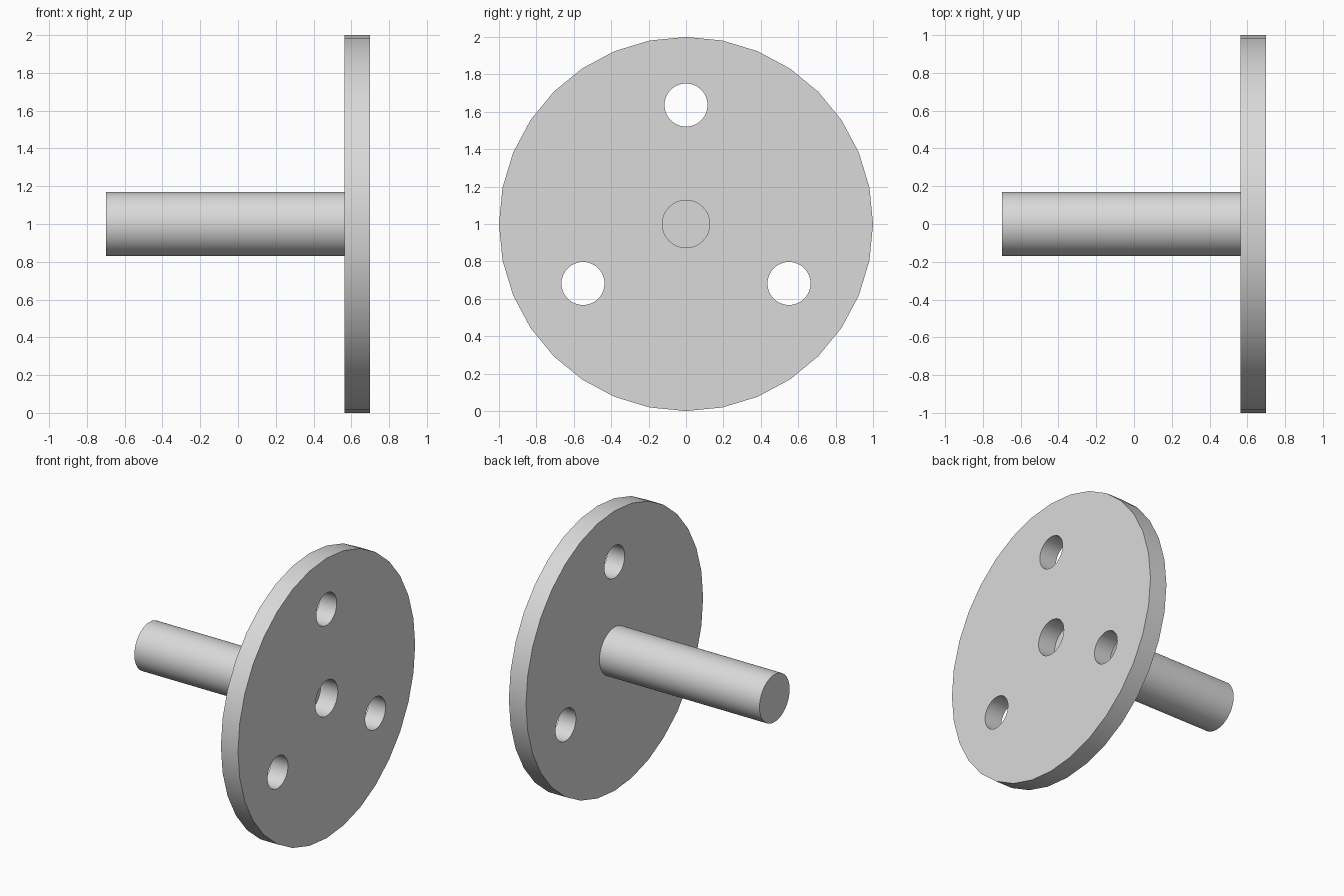
import bpy
from math import pi, sin, cos, radians

old = bpy.data.objects.get("Cube")
if old:
    bpy.data.objects.remove(old, do_unlink=True)

grey = bpy.data.materials.new("plain grey")
grey.use_nodes = True
colour = (0.7, 0.7, 0.7, 1)
grey.diffuse_color = colour
grey.node_tree.nodes["Principled BSDF"].inputs["Base Color"].default_value = colour

BACK, FACE, END = 0.565, 0.70, -0.70   # x of plate back, plate face, shaft end
CENTRE = 1.0                           # height of the axis


def rod(name, radius, x0, x1, sides, y=0, z=0):
    """Cylinder lying along x, offset from the axis by y and z."""
    bpy.ops.mesh.primitive_cylinder_add(
        vertices=sides, radius=radius, depth=x1 - x0,
        location=((x0 + x1) / 2, y, CENTRE + z), rotation=(0, pi / 2, 0))
    obj = bpy.context.object
    obj.name = name
    obj.data.materials.append(grey)
    return obj


def smooth(obj):
    bpy.ops.object.select_all(action='DESELECT')
    obj.select_set(True)
    bpy.context.view_layer.objects.active = obj
    bpy.ops.object.shade_smooth_by_angle(angle=radians(30))


# Round plate
plate = rod("round_plate", 1.0, BACK, FACE, 32)

# Centre bore and three bolt holes
cutters = [rod("centre_bore_cutter", 0.127, BACK - 0.1, FACE + 0.1, 48)]
for i in range(3):
    a = radians(90 + 120 * i)
    cutters.append(rod("bolt_hole_cutter", 0.115, BACK - 0.1, FACE + 0.1, 48,
                       0.636 * cos(a), 0.636 * sin(a)))
for c in cutters:
    cut = plate.modifiers.new("hole", 'BOOLEAN')
    cut.operation = 'DIFFERENCE'
    cut.solver = 'EXACT'
    cut.object = c
bpy.context.view_layer.objects.active = plate
for m in list(plate.modifiers):
    bpy.ops.object.modifier_apply(modifier=m.name)
for c in cutters:
    bpy.data.objects.remove(c, do_unlink=True)
smooth(plate)

# Shaft, its end closing the bore at the plate's back
shaft = rod("shaft", 0.17, END, BACK, 64)
smooth(shaft)
